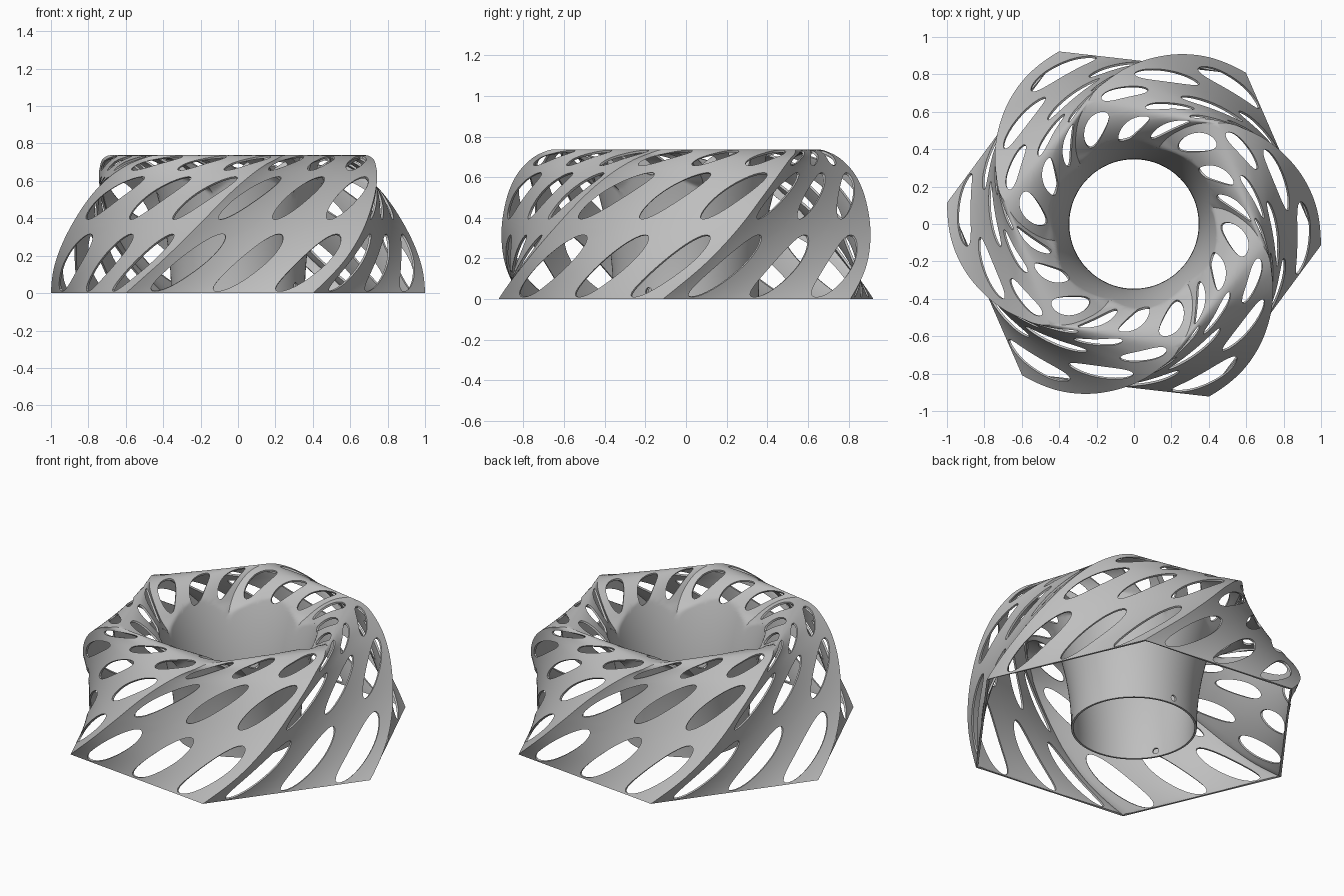
import bpy, bmesh, math

cube = bpy.data.objects.get("Cube")
if cube:
    bpy.data.objects.remove(cube, do_unlink=True)

# Hexagon profile stations: corner radius, height, twist in degrees
STATIONS = [
    (1.006, 0, -6.5), (.98, .165, 5), (.94, .33, 15), (.885, .5, 25),
    (.835, .61, 33), (.785, .68, 40), (.745, .717, 46), (.695, .737, 51),
    (.64, .725, 57), (.57, .68, 63), (.49, .6, 69), (.41, .5, 73),
    (.34, .22, 77), (.34, .09, 80), (.34, 0, 80)]
LAST = len(STATIONS) - 1
CELLS = 18          # three openings on each of six faces
NU = 8              # divisions across one cell


def station(v):
    """Smooth interpolation along the profile."""
    i = min(int(v), LAST - 1)
    t = v - i
    a, b, c, d = (STATIONS[max(0, min(LAST, i + k))] for k in (-1, 0, 1, 2))
    return [q + .5 * t * (r - p + t * (2 * p - 5 * q + 4 * r - s + t * (3 * (q - r) + s - p)))
            for p, q, r, s in zip(a, b, c, d)]


def surface(u, v):
    """Point of the twisted shell, held outside the round flared tube."""
    radius, z, twist = station(v)
    face, t = divmod(u / 3, 1)
    a0, a1 = (math.radians(60 * (face + k) + twist) for k in (0, 1))
    x = (1 - t) * math.cos(a0) + t * math.cos(a1)
    y = (1 - t) * math.sin(a0) + t * math.sin(a1)
    tube = .346 + .27 * z * z
    k = max(radius, tube / math.hypot(x, y))
    return (x * k, y * k, z)


def plain_cell(bm, u0, v0, v1, nv):
    grid = [[bm.verts.new(surface(u0 + i / NU, v0 + (v1 - v0) * j / nv))
             for i in range(NU + 1)] for j in range(nv + 1)]
    for low, high in zip(grid, grid[1:]):
        for i in range(NU):
            bm.faces.new((low[i], low[i + 1], high[i + 1], high[i]))


def pierced_cell(bm, u0, v0, v1, nv, h0, h1, half_width, shear=0, rings=4):
    """Cell with an elliptical opening from h0 to h1, leaning by shear."""
    border = [(-1 + 2 * i / NU, -1) for i in range(NU)]
    border += [(1, -1 + 2 * j / nv) for j in range(nv)]
    border += [(-a, -b) for a, b in border]
    loops = []
    for ring in range(rings + 1):
        f = ring / rings
        loop = []
        for a, b in border:
            ca, cb = a / math.hypot(a, b), b / math.hypot(a, b)
            u = u0 + .5 + (1 - f) * a / 2 + f * (half_width * ca + shear * cb)
            v = (1 - f) * (v0 + v1 + b * (v1 - v0)) / 2 + f * (h0 + h1 + cb * (h1 - h0)) / 2
            loop.append(bm.verts.new(surface(u, v)))
        loops.append(loop)
    n = len(border)
    for outer, inner in zip(loops, loops[1:]):
        for i in range(n):
            j = (i + 1) % n
            bm.faces.new((outer[i], outer[j], inner[j], inner[i]))


bm = bmesh.new()

# Four rows of slanted openings: row start, row end, opening start, opening end, width, lean
ROWS = [(0, 2.15, .1, 1.92, .25, .07), (2.15, 4.35, 2.36, 4.15, .24, .2),
        (4.35, 6.95, 4.6, 6.65, .24, .17), (6.95, 10.1, 7.5, 9.85, .28, 0)]
for cell in range(CELLS):
    for v0, v1, h0, h1, width, lean in ROWS:
        pierced_cell(bm, cell, v0, v1, 16, h0, h1, width, lean)
    # Solid central tube with three small pin holes near its foot
    plain_cell(bm, cell, 10.1, 13, 20)
    if cell % 6 == 0:
        pierced_cell(bm, cell, 13, 14, 6, 13.3, 13.7, .15)
    else:
        plain_cell(bm, cell, 13, 14, 6)

bmesh.ops.remove_doubles(bm, verts=bm.verts, dist=.0004)
mesh = bpy.data.meshes.new("twisted_shell")
bm.to_mesh(mesh)
bm.free()
shell = bpy.data.objects.new("twisted_shell", mesh)
bpy.context.collection.objects.link(shell)

# Plain grey material
grey = bpy.data.materials.new("grey")
grey.use_nodes = True
colour = (.52, .52, .52, 1)
grey.diffuse_color = colour
grey.node_tree.nodes["Principled BSDF"].inputs["Base Color"].default_value = colour
mesh.materials.append(grey)

# Wall thickness with a flat foot, then smooth shading with sharp ridges
for obj in bpy.context.selected_objects:
    obj.select_set(False)
shell.select_set(True)
bpy.context.view_layer.objects.active = shell
solid = shell.modifiers.new("wall", "SOLIDIFY")
solid.thickness = .012
solid.offset = -1
bpy.ops.object.modifier_apply(modifier=solid.name)
for vert in shell.data.vertices:
    vert.co.z = max(vert.co.z, 0)
bpy.ops.object.shade_smooth_by_angle(angle=math.radians(30))
